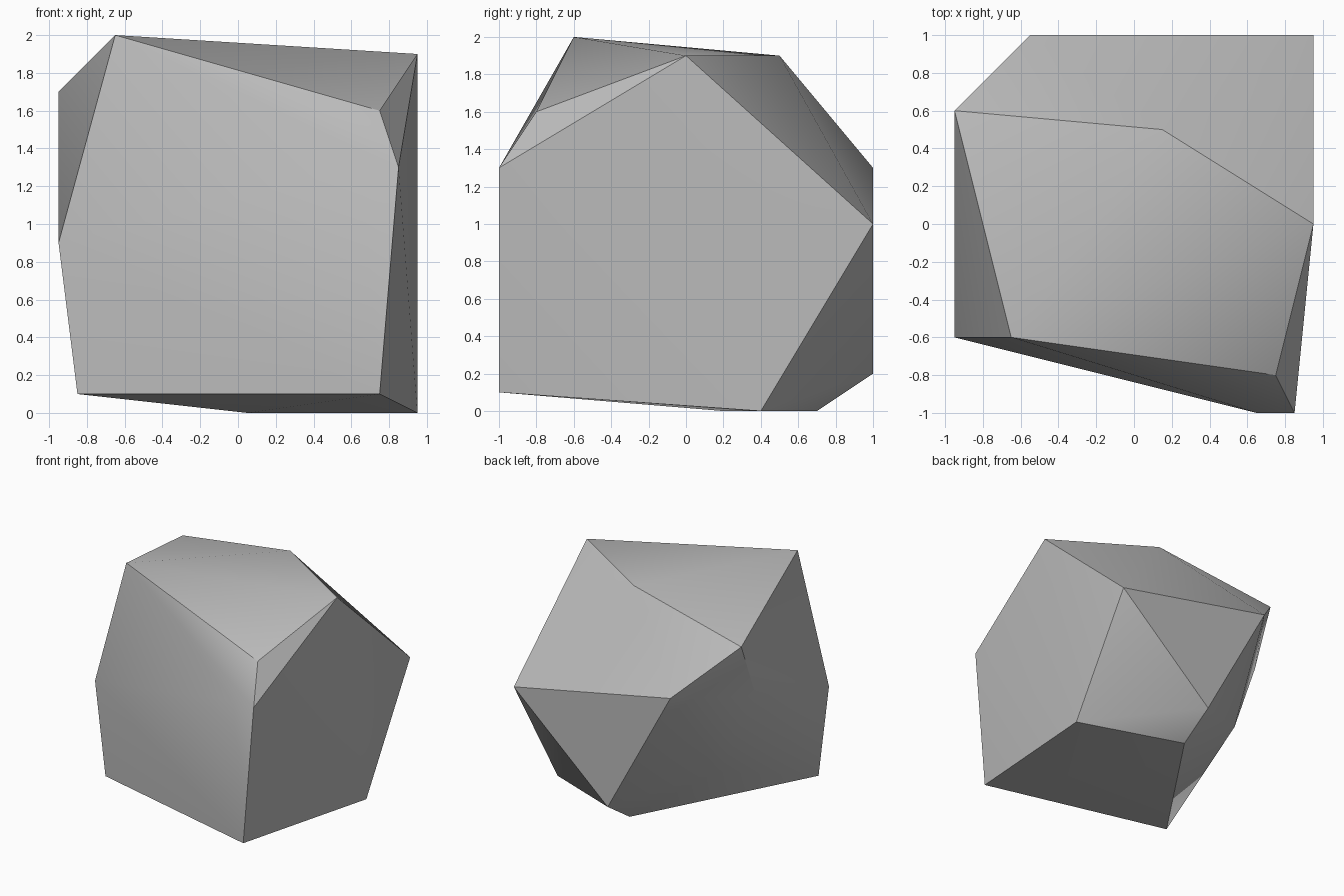
import bpy
import bmesh
import math

# Remove the default object
default_cube = bpy.data.objects.get("Cube")
if default_cube:
    bpy.data.objects.remove(default_cube, do_unlink=True)


def make_material(name, color):
    """One flat colour, shown both in the viewport and in a render."""
    material = bpy.data.materials.new(name)
    material.use_nodes = True
    material.diffuse_color = color
    shader = material.node_tree.nodes.get("Principled BSDF")
    shader.inputs["Base Color"].default_value = color
    shader.inputs["Roughness"].default_value = 0.9
    return material


# Corner points of the boulder, grouped by region
top_corners = [(-.65, -.6, 2), (.95, 0, 1.9), (.15, .5, 1.9),
               (-.95, .6, 1.7), (.75, -.8, 1.6)]
front_corners = [(.85, -1, 1.3), (.65, -1, 1.3), (.75, -1, .1)]
left_corners = [(-.95, -.6, .9), (-.85, -.6, .1),
                (-.95, .4, 1.2), (-.65, .5, .5)]
back_corners = [(.95, 1, 1), (-.55, 1, 1.3), (.05, 1, .2)]
base_corners = [(.95, .4, 0), (.05, .7, 0), (.05, .2, 0)]


def build_boulder(name, corners, material, smooth_angle):
    """Wrap the corners in a convex faceted shell."""
    bm = bmesh.new()
    for corner in corners:
        bm.verts.new(corner)
    hull = bmesh.ops.convex_hull(bm, input=bm.verts[:])
    loose = [v for v in hull["geom_interior"] if isinstance(v, bmesh.types.BMVert)]
    bmesh.ops.delete(bm, geom=loose, context="VERTS")
    bmesh.ops.recalc_face_normals(bm, faces=bm.faces[:])
    mesh = bpy.data.meshes.new(name)
    bm.to_mesh(mesh)
    bm.free()
    mesh.materials.append(material)
    boulder = bpy.data.objects.new(name, mesh)
    bpy.context.collection.objects.link(boulder)

    # Soften shallow creases, keep the strong edges sharp
    bpy.ops.object.select_all(action="DESELECT")
    boulder.select_set(True)
    bpy.context.view_layer.objects.active = boulder
    bpy.ops.object.shade_smooth_by_angle(angle=smooth_angle)
    return boulder


stone_grey = make_material("stone_grey", (.5, .5, .5, 1))
all_corners = top_corners + front_corners + left_corners + back_corners + base_corners
build_boulder("boulder", all_corners, stone_grey, math.radians(30))
